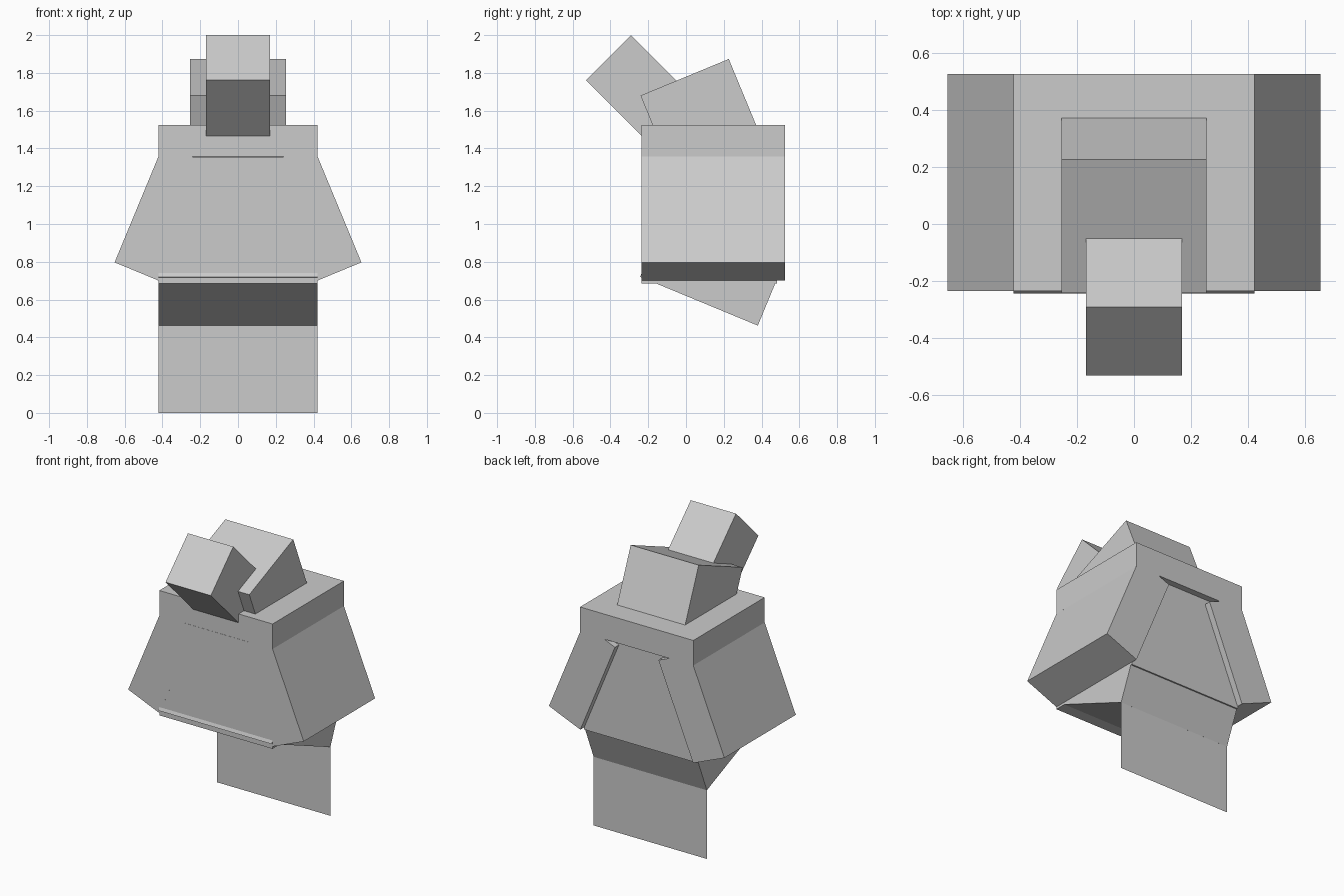
import bpy
import math

if "Cube" in bpy.data.objects:
    bpy.data.objects.remove(bpy.data.objects["Cube"])

U = 0.0843  # grid module the blocks are built on

grey = bpy.data.materials.new("plain_grey")
grey.diffuse_color = (0.6, 0.6, 0.6, 1.0)
grey.use_nodes = True
grey.node_tree.nodes["Principled BSDF"].inputs["Base Color"].default_value = grey.diffuse_color


def block(name, center, dims, rx=0.0, ry=0.0):
    """Box of given size, tilted about x or y (degrees)."""
    bpy.ops.mesh.primitive_cube_add(size=1, location=center)
    ob = bpy.context.object
    ob.name = name
    ob.scale = dims
    ob.rotation_euler = (math.radians(rx), math.radians(ry), 0)
    ob.data.materials.append(grey)
    return ob


# Torso: shoulder slab and a slightly shallower trunk below it
block("shoulder_slab", (0, 0.145, 1.441), (10 * U, 9 * U, 2 * U))
block("trunk", (0, 0.124, 1.0205), (10 * U, 8.5 * U, 0.671))

# Hips tilted down towards the back
block("hips", (0, 0.117, 0.708), (10 * U, 8 * U, 3 * U), rx=-22.5)

# Sloping side flaps, mirrored
for side, s in (("right", 1), ("left", -1)):
    block(f"side_flap_{side}", (s * 0.4075, 0.145, 1.06),
          (3 * U, 9 * U, 8 * U), ry=-22.5 * s)

# Neck and head lean forward
block("neck", (0, 0.0895, 1.543), (6 * U, 6 * U, 6 * U), rx=22.5)
block("head", (0, -0.2615, 1.7315), (4 * U, 4 * U, 5 * U), rx=45)

# Thin hanging sheet under the rear edge of the hips
bpy.ops.mesh.primitive_plane_add(size=1, location=(0, 0.38, 0.2325),
                                 rotation=(-math.pi / 2, 0, 0))
tail = bpy.context.object
tail.name = "tail_sheet"
tail.scale = (10 * U, 0.465, 1)
tail.data.materials.append(grey)
